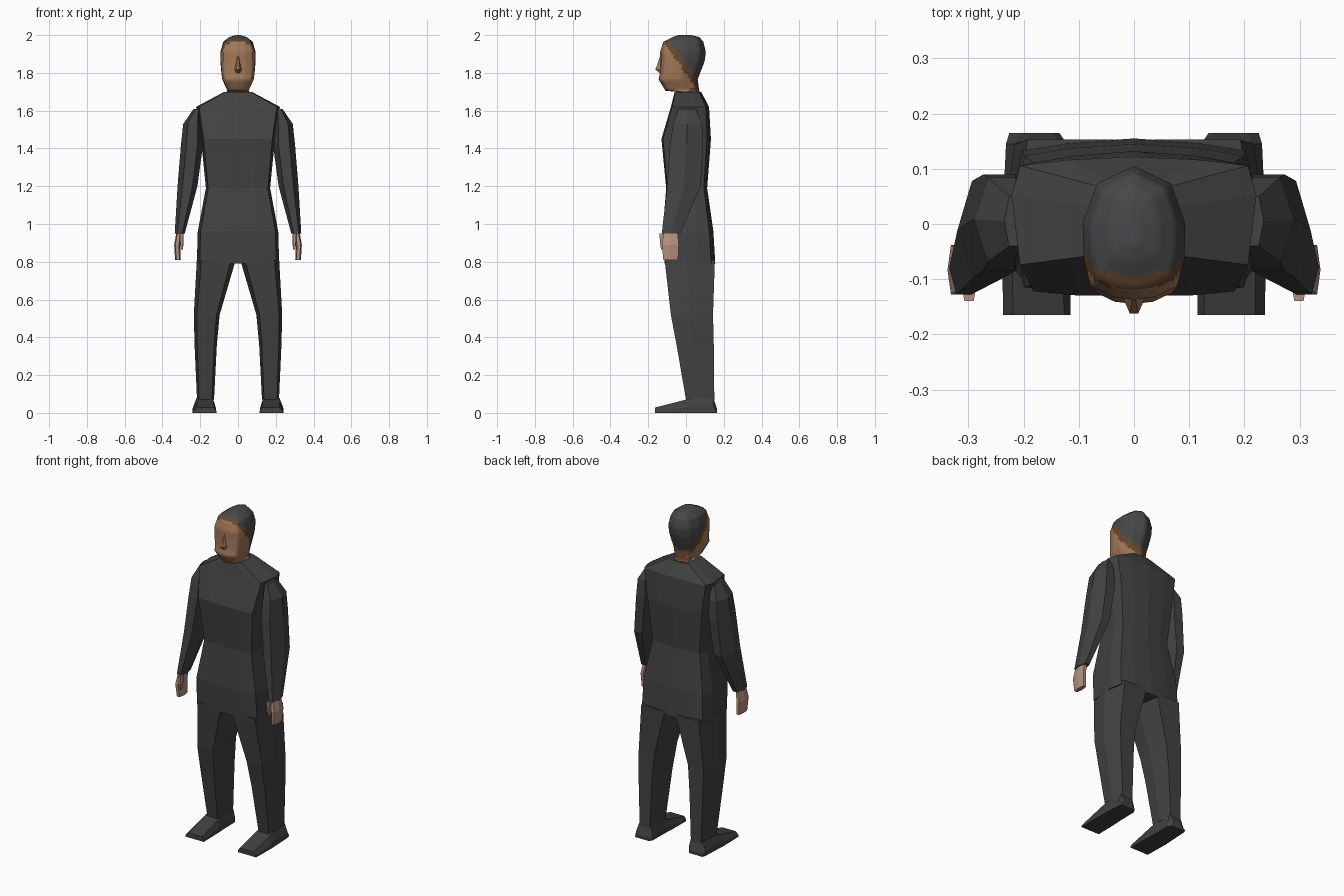
import bpy, bmesh
from mathutils import Vector

if "Cube" in bpy.data.objects:
    bpy.data.objects.remove(bpy.data.objects["Cube"])


def material(name, rgb):
    m = bpy.data.materials.new(name)
    m.diffuse_color = (*rgb, 1)
    m.use_nodes = True
    m.node_tree.nodes["Principled BSDF"].inputs["Base Color"].default_value = m.diffuse_color
    return m


CLOTH = material("dark grey cloth", (0.055, 0.055, 0.055))
SHOE = material("dark grey leather", (0.052, 0.052, 0.052))
HAND = material("pale skin", (0.46, 0.28, 0.22))
SKIN = material("brown skin", (0.36, 0.19, 0.10))
FADE = material("dark brown hairline", (0.13, 0.065, 0.03))
HAIR = material("grey hair", (0.065, 0.065, 0.068))


def loft(name, rings, mats, mirror=False, cuts=0):
    """Skin a list of closed rings, capped at both ends."""
    bm = bmesh.new()
    loops = [[bm.verts.new(p) for p in r] for r in rings]
    n = len(rings[0])
    for a, b in zip(loops, loops[1:]):
        for i in range(n):
            j = (i + 1) % n
            bm.faces.new((a[i], a[j], b[j], b[i]))
    bm.faces.new(loops[0])
    bm.faces.new(loops[-1])
    if cuts:
        bmesh.ops.triangulate(bm, faces=[f for f in bm.faces if len(f.verts) > 4])
        bmesh.ops.subdivide_edges(bm, edges=bm.edges[:], cuts=cuts, use_grid_fill=True)
    bmesh.ops.recalc_face_normals(bm, faces=bm.faces[:])
    me = bpy.data.meshes.new(name)
    bm.to_mesh(me)
    bm.free()
    ob = bpy.data.objects.new(name, me)
    bpy.context.collection.objects.link(ob)
    for m in mats:
        me.materials.append(m)
    if mirror:
        ob.modifiers.new("mirror", 'MIRROR')
    return ob


def symmetric(half, z, w, yf, yb):
    """Ring from a half outline of (x factor, 0=back .. 1=front)."""
    pts = half + [(-x, t) for x, t in reversed(half[1:-1])]
    return [(x * w, yb + t * (yf - yb), z) for x, t in pts]


def limb(z, xi, xo, yf, yb, inset=0.12, mid=0.45):
    """Six-sided limb ring between inner and outer x, front and back y."""
    d = (xo - xi) * inset
    ym = yf + (yb - yf) * mid
    return [(xi + d, yf, z), (xo - d, yf, z), (xo, ym, z),
            (xo - d, yb, z), (xi + d, yb, z), (xi, ym, z)]


# Torso
body = [(0, 0), (.55, .03), (.93, .08), (1, .35), (.93, .97), (.5, 1), (0, 1)]
loft("torso", [symmetric(body, *s) for s in (
    (.79, .218, -.113, .155), (.96, .213, -.123, .145), (1.19, .17, -.105, .112),
    (1.45, .196, -.13, .132), (1.62, .222, -.08, .122), (1.70, .072, -.06, .08))], [CLOTH])

# Trouser legs
loft("trouser_leg", [limb(*s) for s in (
    (.81, .012, .218, -.113, .153), (.52, .097, .234, -.08, .143),
    (.36, .112, .23, -.05, .147), (.07, .127, .217, .0, .15))], [CLOTH], True)

# Sleeves
loft("sleeve", [limb(*s, .25, .5) for s in (
    (1.61, .20, .235, -.04, .05), (1.53, .19, .29, -.068, .085),
    (1.42, .185, .302, -.085, .09), (1.20, .215, .32, -.10, .078),
    (.95, .282, .335, -.128, -.03))], [CLOTH], True)

# Hands and thumbs
loft("hand", [limb(*s, .2, .5) for s in (
    (.96, .295, .325, -.118, -.045), (.89, .307, .338, -.128, -.038),
    (.81, .303, .333, -.12, -.042))], [HAND], True)
loft("thumb", [limb(*s) for s in (
    (.95, .288, .31, -.14, -.105), (.90, .288, .308, -.138, -.11),
    (.865, .292, .304, -.132, -.115))], [HAND], True)

# Shoes: sections from toe to heel
loft("shoe", [[(a, y, 0), (b, y, 0), (b, y, .4 * h), (b - .018, y, h), (a + .012, y, h), (a, y, .4 * h)]
              for y, a, b, h in ((-.165, .115, .237, .028), (-.02, .117, .24, .065),
                                 (.02, .12, .238, .078), (.145, .122, .232, .08),
                                 (.165, .135, .226, .02))], [SHOE], True)

# Head and neck
skull = [(0, 0), (.72, .13), (1, .43), (.98, .7), (.84, .9), (.42, .98), (0, 1)]
head = loft("head", [symmetric(skull, *s) for s in (
    (1.66, .058, -.045, .075), (1.70, .06, -.05, .073), (1.705, .056, -.108, .07),
    (1.765, .083, -.145, .062), (1.80, .088, -.138, .075), (1.86, .093, -.136, .098),
    (1.91, .093, -.137, .105), (1.965, .078, -.12, .092), (1.99, .045, -.07, .07),
    (2.0, .012, -.04, .03))], [SKIN, FADE, HAIR], cuts=3)
# Hairline slopes from the forehead down to the nape
for f in head.data.polygons:
    c = f.center
    edge = -.09 + .7 * (1.98 - c.z)
    if c.z > 1.72:
        f.material_index = 2 if c.y > edge else 1 if c.y > edge - .04 else 0
    elif c.y > .02:
        f.material_index = 1
    f.use_smooth = True

# Nose
loft("nose", [[(-w, -.12, z), (w, -.12, z), (.3 * w, y, z), (-.3 * w, y, z)] for z, w, y in (
    (1.80, .022, -.142), (1.818, .026, -.162), (1.845, .018, -.152), (1.89, .01, -.137))], [SKIN])
